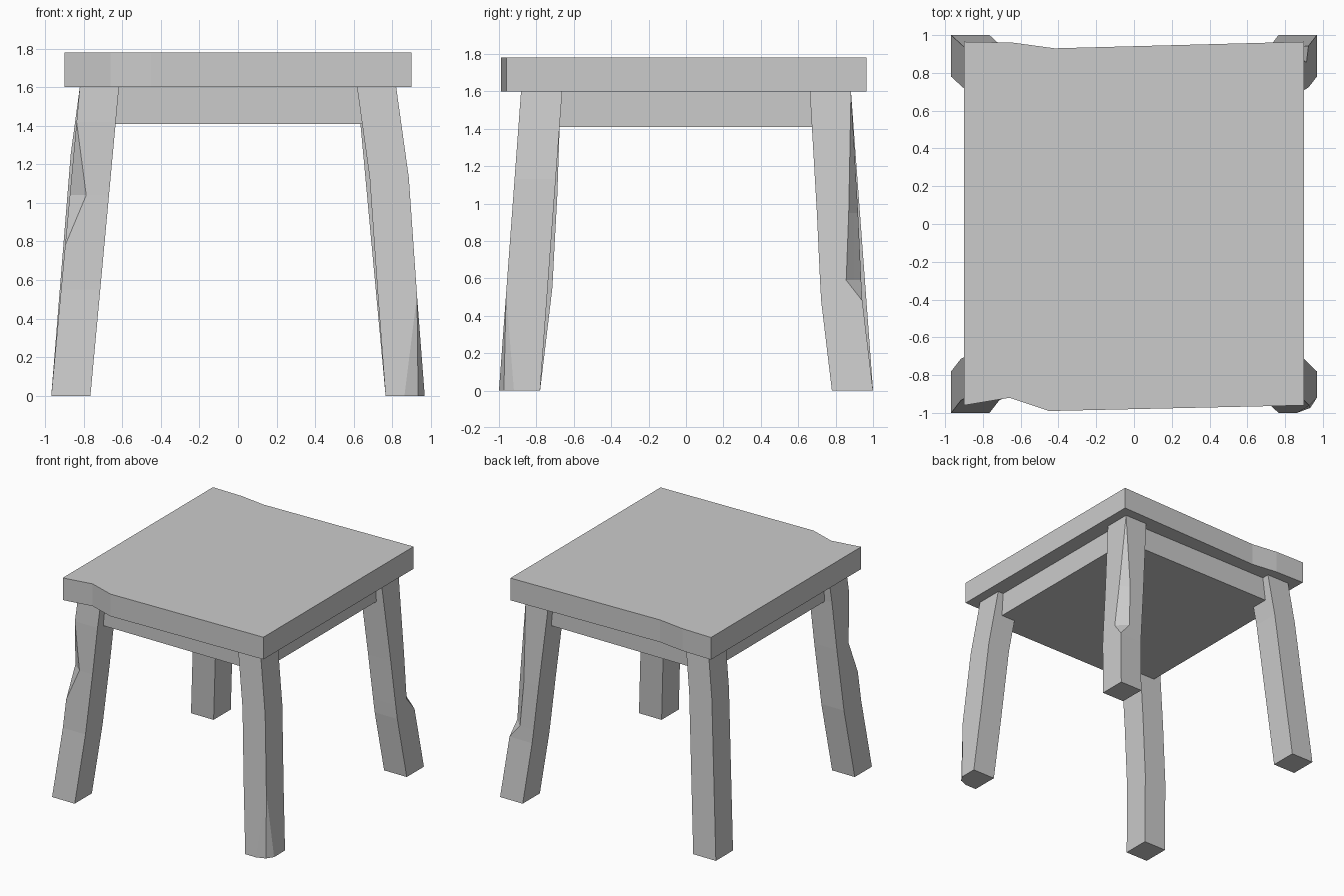
import bpy, bmesh

if "Cube" in bpy.data.objects:
    bpy.data.objects.remove(bpy.data.objects["Cube"])

SEAT_Z, TOP_Z, APRON_Z = 1.60, 1.78, 1.41


def finish(name, bm):
    bmesh.ops.remove_doubles(bm, verts=bm.verts[:], dist=0.0005)
    bmesh.ops.recalc_face_normals(bm, faces=bm.faces[:])
    mesh = bpy.data.meshes.new(name)
    bm.to_mesh(mesh)
    bm.free()
    obj = bpy.data.objects.new(name, mesh)
    bpy.context.collection.objects.link(obj)


def loft(name, rings):
    """Skin a stack of equal-sized closed rings and cap both ends."""
    bm = bmesh.new()
    loops = [[bm.verts.new(p) for p in ring] for ring in rings]
    for a, b in zip(loops, loops[1:]):
        for i in range(len(a)):
            j = (i + 1) % len(a)
            bm.faces.new((a[i], a[j], b[j], b[i]))
    bm.faces.new(loops[0])
    bm.faces.new(loops[-1])
    finish(name, bm)


def slab(name, outline, z0, z1):
    loft(name, [[(x, y, z) for x, y in outline] for z in (z0, z1)])


def leg(name, sx, sy, levels, bulge=0.5):
    """Splayed square leg. Each level: z, bend x, bend y, corner cut x, cut y."""
    rings = []
    for z, bx, by, cx, cy in levels:
        t = z / SEAT_Z
        xo, yo = 0.968 - 0.148 * t + bx, 1.0 - 0.118 * t + by
        xi, yi = xo - 0.203, yo - 0.22
        pts = [(xi, yi), (xo, yi), (xo, yo - cy),
               (xo - bulge * cx, yo - bulge * cy), (xo - cx, yo), (xi, yo)]
        rings.append([(sx * x, sy * y, z) for x, y in pts])
    loft(name, rings)


# seat board with worn front and back edges
slab("seat", [(-0.9, -0.96), (-0.66, -0.92), (-0.45, -0.99), (0.9, -0.96),
              (0.9, 0.965), (-0.42, 0.93), (-0.64, 0.96), (-0.9, 0.965)],
     SEAT_Z, TOP_Z)

# apron block under the seat
slab("apron", [(-0.77, -0.82), (0.77, -0.82), (0.77, 0.82), (-0.77, 0.82)],
     APRON_Z, SEAT_Z)

# crooked legs, some with chipped outer corners
leg("front_left_leg", -1, -1, [
    (0, 0, 0, 0, 0), (0.55, 0, -0.025, 0, 0), (0.78, 0, -0.02, 0, 0),
    (1.04, 0, -0.015, 0.085, 0.07), (1.42, 0, 0, 0, 0), (SEAT_Z, 0, 0, 0, 0)])
leg("front_right_leg", 1, -1, [
    (0, 0, 0, 0.105, 0.08), (0.52, 0.008, 0, 0, 0),
    (1.13, 0.022, 0, 0, 0), (SEAT_Z, 0, 0, 0, 0)], bulge=0.33)
leg("back_right_leg", 1, 1, [
    (0, 0, 0, 0, 0), (0.48, 0, -0.022, 0, 0), (0.59, 0, -0.02, 0.08, 0.08),
    (0.95, 0, -0.01, 0.07, 0.05), (SEAT_Z, 0, 0, 0, 0)])
leg("back_left_leg", -1, 1, [
    (0, 0, 0, 0, 0), (1.25, 0.015, 0, 0, 0), (SEAT_Z, 0, 0, 0, 0)])
